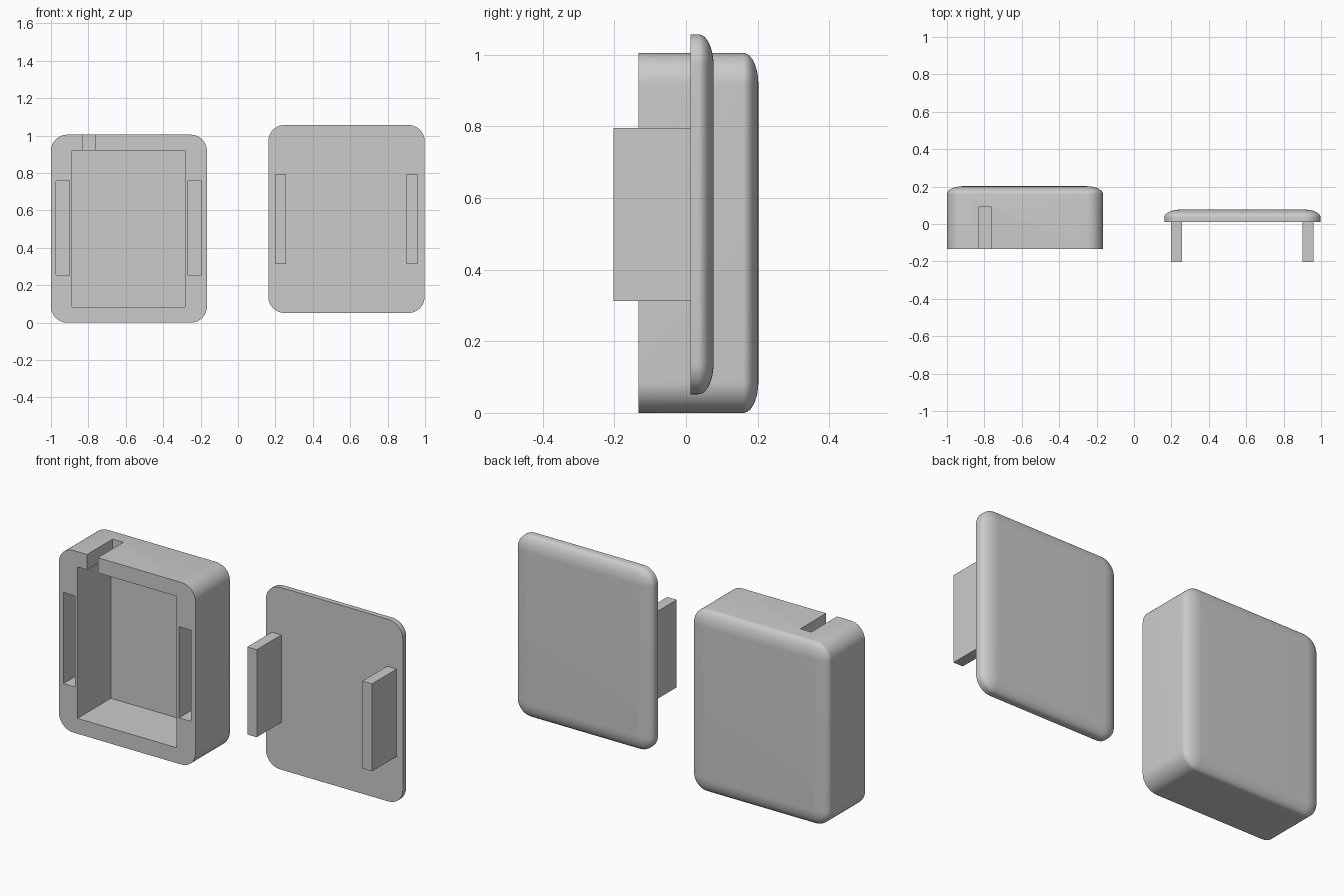
import bpy, bmesh
from math import cos, sin, pi, radians

if "Cube" in bpy.data.objects:
    bpy.data.objects.remove(bpy.data.objects["Cube"])

R = 0.087      # outline corner radius
SEG = 12       # steps per quarter turn


def finish(bm, name):
    bmesh.ops.remove_doubles(bm, verts=bm.verts, dist=1e-5)
    bmesh.ops.recalc_face_normals(bm, faces=bm.faces)
    mesh = bpy.data.meshes.new(name)
    bm.to_mesh(mesh)
    bm.free()
    ob = bpy.data.objects.new(name, mesh)
    bpy.context.collection.objects.link(ob)
    return ob


def outline(bm, x0, x1, z0, z1, r, y):
    """Rounded rectangle whose corner arcs share fixed centres."""
    ring = []
    centres = [(x1 - R, z1 - R), (x0 + R, z1 - R), (x0 + R, z0 + R), (x1 - R, z0 + R)]
    for q, (cx, cz) in enumerate(centres):
        for i in range(SEG + 1):
            a = (q + i / SEG) * pi / 2
            ring.append(bm.verts.new((cx + r * cos(a), y, cz + r * sin(a))))
    return ring


def rounded_shell(name, x0, x1, z0, z1, y_front, y_back, soft):
    """Solid plate with a flat front and a softened back edge."""
    bm = bmesh.new()
    rings = [outline(bm, x0, x1, z0, z1, R, y_front)]
    for i in range(SEG + 1):
        t = i / SEG * pi / 2
        rings.append(outline(bm, x0, x1, z0, z1, R * cos(t),
                             y_back - soft + soft * sin(t)))
    for a, b in zip(rings, rings[1:]):
        for i in range(len(a)):
            j = (i + 1) % len(a)
            bm.faces.new((a[i], a[j], b[j], b[i]))
    bm.faces.new(rings[0])
    bm.faces.new(rings[-1])
    return finish(bm, name)


def block(name, x0, x1, y0, y1, z0, z1):
    bm = bmesh.new()
    bmesh.ops.create_cube(bm, size=1)
    for v in bm.verts:
        v.co = ((x0 + x1) / 2 + v.co.x * (x1 - x0),
                (y0 + y1) / 2 + v.co.y * (y1 - y0),
                (z0 + z1) / 2 + v.co.z * (z1 - z0))
    return finish(bm, name)


def activate(ob):
    bpy.ops.object.select_all(action='DESELECT')
    ob.select_set(True)
    bpy.context.view_layer.objects.active = ob


def cut(target, *size):
    cutter = block("cutter", *size)
    cutter.hide_render = True
    mod = target.modifiers.new("cut", 'BOOLEAN')
    mod.operation, mod.solver, mod.object = 'DIFFERENCE', 'EXACT', cutter
    activate(target)
    bpy.ops.object.modifier_apply(modifier=mod.name)
    bpy.data.objects.remove(cutter)


def smooth(ob):
    activate(ob)
    bpy.ops.object.shade_smooth_by_angle(angle=radians(30))


# case with cavity, cable notch and two side slots
case = rounded_shell("case", -1.0, -0.166, 0.0, 1.005, -0.133, 0.202, 0.042)
cut(case, -0.887, -0.283, -0.3, 0.158, 0.085, 0.921)
cut(case, -0.829, -0.763, -0.3, 0.091, 0.88, 1.1)
for sx in (-0.973, -0.267):
    cut(case, sx, sx + 0.072, -0.3, 0.091, 0.254, 0.757)
smooth(case)

# lid plate
lid = rounded_shell("lid", 0.162, 0.998, 0.052, 1.057, 0.012, 0.077, 0.042)
smooth(lid)

# lid tabs
for name, tx in (("tab_left", 0.198), ("tab_right", 0.902)):
    block(name, tx, tx + 0.058, -0.202, 0.012, 0.313, 0.796)
